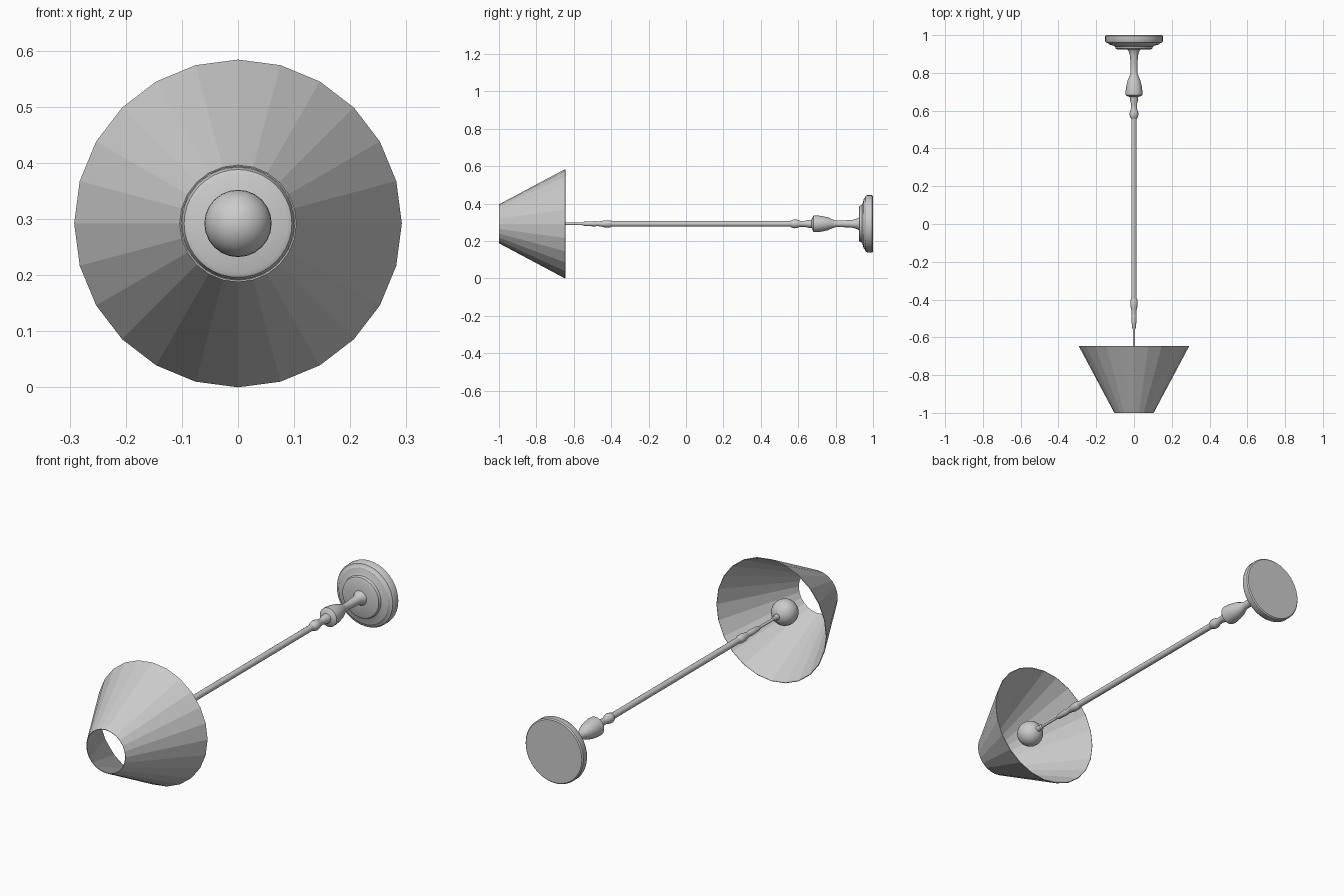
import bpy, bmesh, math

if "Cube" in bpy.data.objects:
    bpy.data.objects.remove(bpy.data.objects["Cube"])

AXIS_Z = 0.292  # height of the lamp's lying axis


def lathe(name, profile, sides, caps=True, smooth=True):
    """Revolve (y, radius) pairs, listed from back to front, about the y axis."""
    bm = bmesh.new()
    rings = []
    for y, r in profile:
        rings.append([bm.verts.new((r * math.sin(2 * math.pi * i / sides), y,
                                    AXIS_Z + r * math.cos(2 * math.pi * i / sides)))
                      for i in range(sides)])
    for a, b in zip(rings, rings[1:]):
        for i in range(sides):
            j = (i + 1) % sides
            bm.faces.new((a[i], a[j], b[j], b[i]))
    if caps:
        bm.faces.new(rings[0])
        bm.faces.new(rings[-1])
    bmesh.ops.recalc_face_normals(bm, faces=bm.faces)
    mesh = bpy.data.meshes.new(name)
    bm.to_mesh(mesh)
    bm.free()
    ob = bpy.data.objects.new(name, mesh)
    bpy.context.collection.objects.link(ob)
    if smooth:
        shade(ob)
    return ob


def shade(ob):
    bpy.ops.object.select_all(action='DESELECT')
    ob.select_set(True)
    bpy.context.view_layer.objects.active = ob
    bpy.ops.object.shade_smooth_by_angle(angle=math.radians(35))


# Stepped round foot
lathe("base", [(1.0, 0.148), (0.995, 0.153), (0.968, 0.153), (0.960, 0.148),
               (0.957, 0.138), (0.950, 0.132), (0.945, 0.112), (0.940, 0.100),
               (0.928, 0.096), (0.924, 0.088), (0.924, 0.02)], 40)

# Turned neck with vase-shaped knob
lathe("turned_neck", [(0.926, 0.036), (0.915, 0.028), (0.89, 0.021), (0.84, 0.018),
                      (0.80, 0.018), (0.785, 0.023), (0.76, 0.034), (0.73, 0.041),
                      (0.70, 0.045), (0.683, 0.045), (0.677, 0.036), (0.672, 0.022),
                      (0.655, 0.021), (0.635, 0.016), (0.61, 0.016), (0.595, 0.022),
                      (0.58, 0.024), (0.565, 0.020), (0.555, 0.014)], 24)

# Long straight pole
lathe("pole", [(0.56, 0.0145), (-0.40, 0.0145)], 16)

# Collar and tapered holder at the top of the pole
lathe("upper_collar", [(-0.395, 0.0145), (-0.405, 0.019), (-0.435, 0.019),
                       (-0.45, 0.015), (-0.475, 0.012), (-0.485, 0.014),
                       (-0.545, 0.011), (-0.555, 0.007)], 16)
lathe("bulb_stem", [(-0.55, 0.0065), (-0.66, 0.0065), (-0.665, 0.012),
                    (-0.70, 0.014)], 12)

# Round bulb
bpy.ops.mesh.primitive_uv_sphere_add(segments=24, ring_count=16, radius=0.06,
                                     location=(0, -0.748, AXIS_Z),
                                     rotation=(math.pi / 2, 0, 0))
bulb = bpy.context.object
bulb.name = "bulb"
shade(bulb)

# Open faceted shade with a thin wall
shade_cone = lathe("lamp_shade", [(-0.647, 0.292), (-1.0, 0.104)], 24,
                   caps=False, smooth=False)
wall = shade_cone.modifiers.new("wall", 'SOLIDIFY')
wall.thickness = 0.003
wall.offset = -1
